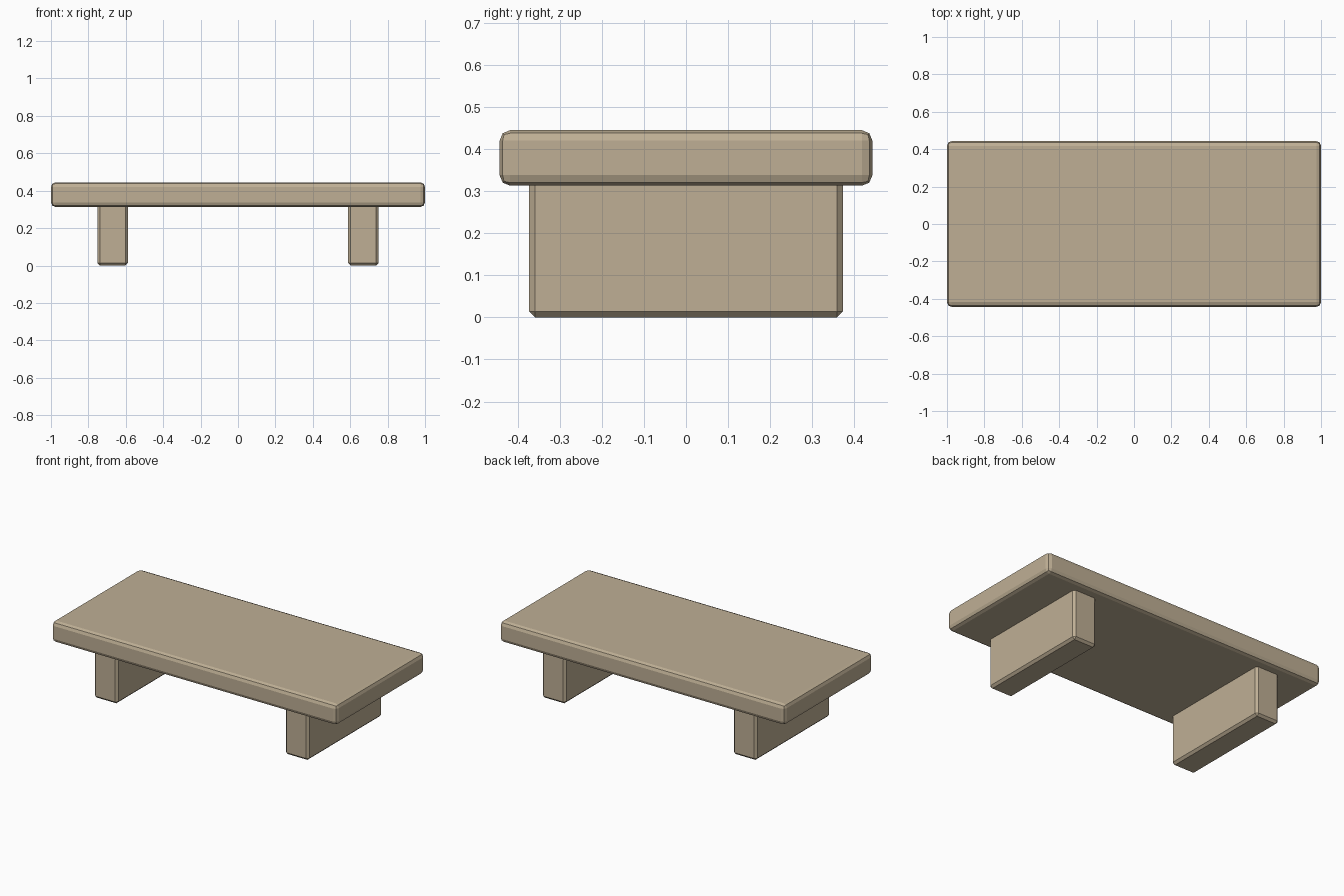
import bpy

if "Cube" in bpy.data.objects:
    bpy.data.objects.remove(bpy.data.objects["Cube"])

wood = bpy.data.materials.new("pale_wood")
wood.diffuse_color = (0.52, 0.43, 0.30, 1.0)
wood.use_nodes = True
wood.node_tree.nodes["Principled BSDF"].inputs["Base Color"].default_value = wood.diffuse_color


def box(name, lo, hi, bevel, segments):
    """Bevelled box between two opposite corners."""
    centre = [(a + b) / 2 for a, b in zip(lo, hi)]
    bpy.ops.mesh.primitive_cube_add(size=1, location=centre)
    ob = bpy.context.object
    ob.name = name
    ob.scale = [b - a for a, b in zip(lo, hi)]
    bpy.ops.object.transform_apply(location=False, rotation=False, scale=True)
    mod = ob.modifiers.new("Bevel", 'BEVEL')
    mod.width = bevel
    mod.segments = segments
    ob.data.materials.append(wood)
    return ob


# Thick slab top with softly rounded edges
box("table_top", (-1.0, -0.443, 0.313), (1.0, 0.443, 0.445), 0.025, 2)

# Two broad panel legs, let slightly into the top
for side, x in (("left", -0.67), ("right", 0.67)):
    box(side + "_leg", (x - 0.082, -0.373, 0.0), (x + 0.082, 0.373, 0.335), 0.014, 1)
